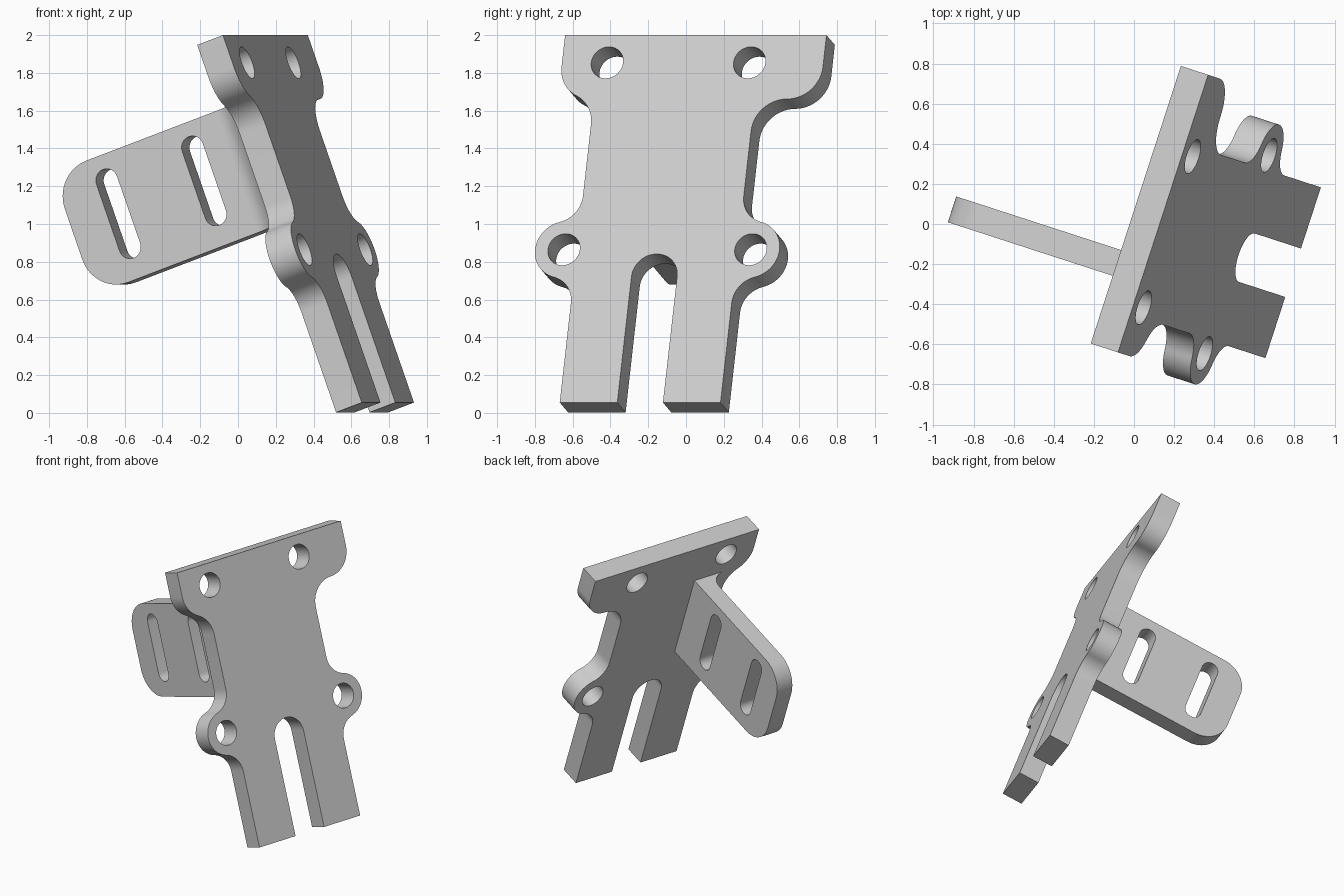
import bpy, bmesh
from math import sin, cos, pi, radians, acos, atan2, sqrt
from mathutils import Matrix, Vector

cube = bpy.data.objects.get("Cube")
if cube:
    bpy.data.objects.remove(cube)

grey = bpy.data.materials.new("light_grey")
grey.use_nodes = True
grey.diffuse_color = (0.6, 0.6, 0.6, 1)
grey.node_tree.nodes["Principled BSDF"].inputs["Base Color"].default_value = (0.6, 0.6, 0.6, 1)

# Bracket axes: across the plate, up the plate, out of its front face
YAW, TILT = radians(18), radians(20)
ACROSS = Vector((sin(YAW), cos(YAW), 0))
OUT = Vector((cos(TILT) * cos(YAW), -cos(TILT) * sin(YAW), sin(TILT)))
UP = OUT.cross(ACROSS)
ORIGIN = Vector((-0.08, -0.64, 2))   # front top corner of the plate

THICK = 0.152
LENGTH = 2.07
FIN_NEAR, FIN_FAR = 0.355, 0.49      # fin sides, measured across the plate
FIN_TOP, FIN_BOTTOM = -0.325, -1.01


def arc(cx, cy, r, a0, a1, n=14):
    return [(cx + r * cos(a0 + (a1 - a0) * i / n), cy + r * sin(a0 + (a1 - a0) * i / n))
            for i in range(n + 1)]


def slot(cx, cy, r, half):
    return arc(cx, cy + half, r, 0, pi) + arc(cx, cy - half, r, pi, 2 * pi)


def prism(name, loops, thickness, x, y, z, centre):
    """Extrude a filled outline (first loop) with holes (other loops)."""
    curve = bpy.data.curves.new(name, 'CURVE')
    curve.dimensions = '2D'
    curve.fill_mode = 'BOTH'
    curve.extrude = thickness / 2
    for pts in loops:
        spline = curve.splines.new('POLY')
        spline.points.add(len(pts) - 1)
        for p, (a, b) in zip(spline.points, pts):
            p.co = (a, b, 0, 1)
        spline.use_cyclic_u = True
    helper = bpy.data.objects.new(name + "_outline", curve)
    bpy.context.collection.objects.link(helper)
    deps = bpy.context.evaluated_depsgraph_get()
    mesh = bpy.data.meshes.new_from_object(helper.evaluated_get(deps))
    bpy.data.objects.remove(helper)

    bm = bmesh.new()
    bm.from_mesh(mesh)
    bmesh.ops.remove_doubles(bm, verts=bm.verts, dist=0.0002)
    bmesh.ops.recalc_face_normals(bm, faces=bm.faces)
    m = Matrix((x, y, z)).transposed().to_4x4()
    m.translation = centre
    bm.transform(m)
    bm.to_mesh(mesh)
    bm.free()
    mesh.materials.clear()
    mesh.materials.append(grey)
    ob = bpy.data.objects.new(name, mesh)
    bpy.context.collection.objects.link(ob)
    bpy.ops.object.select_all(action='DESELECT')
    ob.select_set(True)
    bpy.context.view_layer.objects.active = ob
    bpy.ops.object.shade_smooth_by_angle(angle=radians(30))
    return ob


EAR_S, EAR_Y, EAR_R, FILLET = 0.073, -1.208, 0.16, 0.15


def plate_side(overhang):
    """Edge from shoulder to foot, as (distance outside the waist, height)."""
    r = 0.18
    t = acos(1 - overhang / (2 * r))
    h = sqrt((EAR_R + FILLET) ** 2 - (FILLET - EAR_S) ** 2)
    turn = atan2(h, FILLET - EAR_S)
    pts = [(overhang, 0)]
    pts += arc(overhang - r, -r, r, 0, -t)
    pts += arc(r, -r - 2 * r * sin(t), r, pi - t, pi)[1:]
    pts += arc(FILLET, EAR_Y + h, FILLET, pi, pi + turn)
    pts += arc(EAR_S, EAR_Y, EAR_R, turn, -turn, 28)[1:]
    pts += arc(FILLET, EAR_Y - h, FILLET, pi - turn, pi)[1:]
    return pts + [(0, -LENGTH)]


# Main plate: shoulders, waist, round ears and two legs
LEFT_EDGE, RIGHT_EDGE = 0.2, 1.095
MID = (LEFT_EDGE + RIGHT_EDGE) / 2
GAP = 0.127
outline = [(LEFT_EDGE - s, y) for s, y in plate_side(0.2)]
outline += [(MID - GAP, -LENGTH)] + arc(MID, -1.36, GAP, pi, 0, 24) + [(MID + GAP, -LENGTH)]
outline += [(RIGHT_EDGE + s, y) for s, y in reversed(plate_side(0.36))]
holes = [arc(MID + side * dx, y, 0.089, 0, 2 * pi, 32)[:-1]
         for dx, y in ((0.396, -0.155), (0.52, EAR_Y)) for side in (-1, 1)]
prism("mounting_plate", [outline] + holes, THICK, ACROSS, UP, OUT,
      ORIGIN - OUT * THICK / 2)

# Fin standing on the back, with rounded outer corners and two long slots
END, R = -1.25, 0.2
fin = [(-0.1, FIN_TOP)]
fin += arc(END + R, FIN_TOP - R, R, pi / 2, pi)
fin += arc(END + R, FIN_BOTTOM + R, R, pi, 1.5 * pi)
fin += [(-0.1, FIN_BOTTOM)]
slots = [slot(w, -0.65, 0.061, 0.188) for w in (-0.979, -0.471)]
prism("slotted_fin", [fin] + slots, FIN_FAR - FIN_NEAR, OUT, UP, -ACROSS,
      ORIGIN + ACROSS * (FIN_NEAR + FIN_FAR) / 2)

# Concave fillet joining the fin to the plate
F = 0.125
fillet = [(FIN_NEAR + 0.02, -THICK + 0.02), (FIN_NEAR + 0.02, -THICK - F)]
fillet += arc(FIN_NEAR - F, -THICK - F, F, 0, pi / 2)
fillet += [(FIN_NEAR - F, -THICK + 0.02)]
prism("fin_fillet", [fillet], FIN_TOP - FIN_BOTTOM, ACROSS, OUT, -UP,
      ORIGIN + UP * (FIN_TOP + FIN_BOTTOM) / 2)
